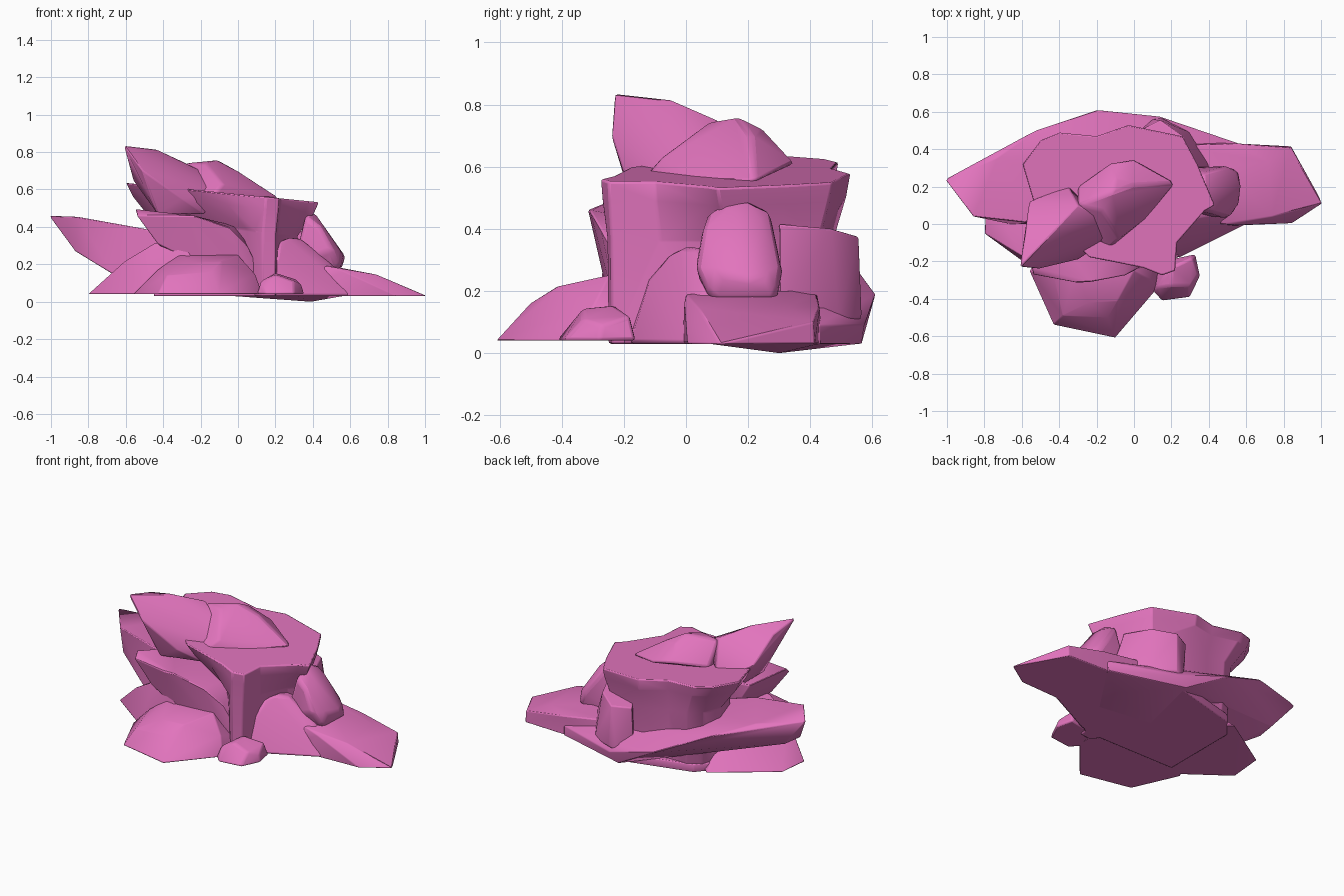
import bpy, bmesh, math
from mathutils import Vector

pink = bpy.data.materials.new("pink_stone")
pink.diffuse_color = (0.76, 0.175, 0.51, 1)


def finish(name, bm, width):
    """Turn a bmesh into a stone with softly worn edges."""
    bmesh.ops.recalc_face_normals(bm, faces=bm.faces)
    me = bpy.data.meshes.new(name)
    bm.to_mesh(me)
    bm.free()
    ob = bpy.data.objects.new(name, me)
    bpy.context.collection.objects.link(ob)
    me.materials.append(pink)
    bev = ob.modifiers.new("worn_edges", 'BEVEL')
    bev.width, bev.segments = width, 2
    bev.limit_method, bev.angle_limit = 'ANGLE', math.radians(30)
    bpy.ops.object.select_all(action='DESELECT')
    ob.select_set(True)
    bpy.context.view_layer.objects.active = ob
    bpy.ops.object.shade_smooth_by_angle(angle=math.radians(40))
    return ob


def stone(name, corners, width=0.006):
    """Faceted stone: convex hull of its corners."""
    bm = bmesh.new()
    for c in corners:
        bm.verts.new(c)
    res = bmesh.ops.convex_hull(bm, input=bm.verts)
    junk = [v for v in res["geom_interior"] if isinstance(v, bmesh.types.BMVert)]
    bmesh.ops.delete(bm, geom=junk, context='VERTS')
    bmesh.ops.dissolve_limit(bm, angle_limit=math.radians(4),
                             verts=bm.verts, edges=bm.edges)
    return finish(name, bm, width)


def pedestal(name, top, foot, top_z, foot_z, mids):
    """Overhanging stone: loft from a wide top outline to a narrow foot."""
    bm = bmesh.new()
    rings = []
    for txy, tz in [(0, 0)] + mids + [(1, 1)]:
        ring = []
        for a, b in zip(top, foot):
            p = Vector(a).lerp(Vector(b), txy)
            z = top_z(a[0])
            ring.append(bm.verts.new((p.x, p.y, z + (foot_z - z) * tz)))
        rings.append(ring)
    n = len(top)
    for r, s in zip(rings, rings[1:]):
        for i in range(n):
            j = (i + 1) % n
            bm.faces.new((r[i], r[j], s[j], s[i]))
    bm.faces.new(rings[0])
    bm.faces.new(rings[-1][::-1])
    return finish(name, bm, 0.008)


# Overhanging table stone on its column
pedestal("table_rock",
         [(-.24, -.18), (-.08, -.21), (.05, -.235), (.15, -.275), (.22, -.25), (.23, -.1),
          (.38, .07), (.435, .1), (.34, .32), (.26, .47), (-.03, .53), (-.2, .47),
          (-.4, .49), (-.5, .45), (-.6, .32), (-.54, .12)],
         [(0, -.08), (.07, -.16), (.1, -.22), (.13, -.25), (.2, -.24), (.21, -.08),
          (.27, .1), (.3, .15), (.28, .3), (.22, .42), (-.03, .47), (-.18, .43),
          (-.3, .43), (-.38, .38), (-.42, .28), (-.36, .1)],
         lambda x: .575 - .1 * x, .03, [(.2, .12), (.85, .36)])

# Tilted cap stone: pointed tip and a rounder hump behind it
stone("cap_tip", [
    (-.61, -.23, .835), (-.58, -.05, .79), (-.44, -.05, .815), (-.3, .1, .75),
    (-.2, .05, .70), (-.56, .12, .65), (-.35, .2, .6), (-.1, -.05, .58), (-.51, -.24, .70),
    (-.3, -.19, .55), (-.18, -.1, .47), (-.43, -.17, .47), (-.38, .2, .54), (-.42, 0, .46)])
stone("cap_hump", [
    (-.3, .1, .74), (-.11, .17, .76), (-.1, .24, .725), (-.17, .07, .74), (0, .21, .70),
    (.23, .22, .55), (0, .35, .61), (-.12, .33, .63), (-.3, .2, .6), (.1, .06, .55),
    (-.08, -.08, .63), (-.15, -.15, .55), (-.3, 0, .5)], .015)

# Leaning plate in front of the column
stone("front_plate", [
    (-.55, -.23, .495), (-.54, -.27, .46), (-.3, -.315, .46), (-.23, -.31, .46),
    (-.05, -.275, .40), (.05, -.22, .3), (.12, -.18, .15), (-.43, -.25, .31),
    (-.25, -.26, .22), (.1, -.2, .05), (-.45, 0, .45), (0, 0, .4), (-.3, 0, .2)])

# Large back slab rising to the left, low along its back rim
stone("back_slab", [
    (-1.01, .24, .46), (-.86, .04, .455), (-.74, .35, .42), (-.53, .50, .34), (-.5, 0, .39),
    (-.87, .09, .27), (-.85, .22, .27), (-.66, 0, .14), (-.2, .61, .19), (.14, .575, .09),
    (.08, .565, .03), (.39, .3, 0), (.56, .43, .09), (.56, .43, .03), (.2, .3, .2),
    (0, .1, .27), (-.3, 0, .05), (.3, 0, .04)])

# Block standing under the table's back right corner
stone("back_block", [
    (.03, .5, .37), (.14, .555, .375), (.26, .47, .40), (.33, .3, .415), (.15, .3, .41),
    (.1, .56, .1), (.15, .565, .12), (.3, .49, .1), (.42, .3, .15), (.03, .48, .1)])

# Low slab on the right
stone("right_slab", [
    (1.01, .11, .03), (.85, .005, .03), (.5, -.01, .03), (.3, 0, .03), (.2, .44, .03),
    (.56, .43, .03), (.84, .415, .03), (.48, .0, .19), (.56, -.005, .165), (.74, .04, .145),
    (.72, .33, .145), (.56, .43, .15), (.45, .3, .2), (.3, .1, .17), (.84, .41, .1),
    (.25, .42, .2)])

# Flat ground plate closing the underside
stone("ground_plate", [(x, y, z) for z in (.03, .08) for x, y in (
    (-.45, .3), (-.35, .42), (.1, .54), (.5, .4), (.5, .02), (.2, -.2), (-.45, -.2))])

# Wedge to the right of the column
stone("right_foot_rock", [
    (.63, .01, .03), (.25, -.18, .03), (.12, -.2, .03), (.22, -.05, .32), (.28, 0, .345),
    (.33, .03, .34), (.5, .05, .2), (.21, -.12, .24), (.2, .2, .3), (.6, .2, .03),
    (.5, .2, .2)], .015)

# Upright boulder on the right
stone("right_boulder", [
    (.36, .07, .45), (.37, .13, .49), (.37, .20, .495), (.36, .27, .46), (.42, .13, .46),
    (.44, .24, .43), (.44, .05, .40), (.5, .03, .28), (.56, .10, .26), (.575, .2, .24),
    (.56, .26, .25), (.5, .31, .27), (.54, .08, .17), (.55, .29, .17), (.3, .05, .2),
    (.3, .3, .2)], .02)

# Ground stones at the front and left
stone("front_foot_rock", [
    (-.56, -.25, .04), (-.43, -.54, .04), (-.1, -.61, .04), (.0, -.45, .05), (.13, -.34, .04),
    (.13, -.2, .04), (-.38, -.49, .14), (-.14, -.5, .16), (-.24, -.42, .21), (-.09, -.41, .215),
    (-.32, -.25, .25), (0, -.25, .25), (.09, -.3, .15), (-.43, -.27, .17),
    (-.2, 0, .25), (-.4, 0, .04), (.1, 0, .04)])
stone("left_foot_rock", [
    (-.8, -.05, .04), (-.79, .16, .05), (-.6, -.17, .22), (-.58, -.19, .06), (-.45, -.21, .31),
    (-.28, -.26, .33), (-.25, -.1, .33), (-.4, .1, .3), (-.42, .4, .04), (-.5, -.27, .04),
    (-.2, -.3, .04), (0, 0, .04)])
stone("small_front_rock", [
    (.1, -.36, .04), (.15, -.415, .04), (.3, -.395, .04), (.355, -.28, .04), (.33, -.16, .04),
    (.14, -.2, .04), (.12, -.34, .11), (.2, -.33, .145), (.3, -.33, .11), (.34, -.27, .09),
    (.31, -.18, .12), (.2, -.23, .155)], .012)
